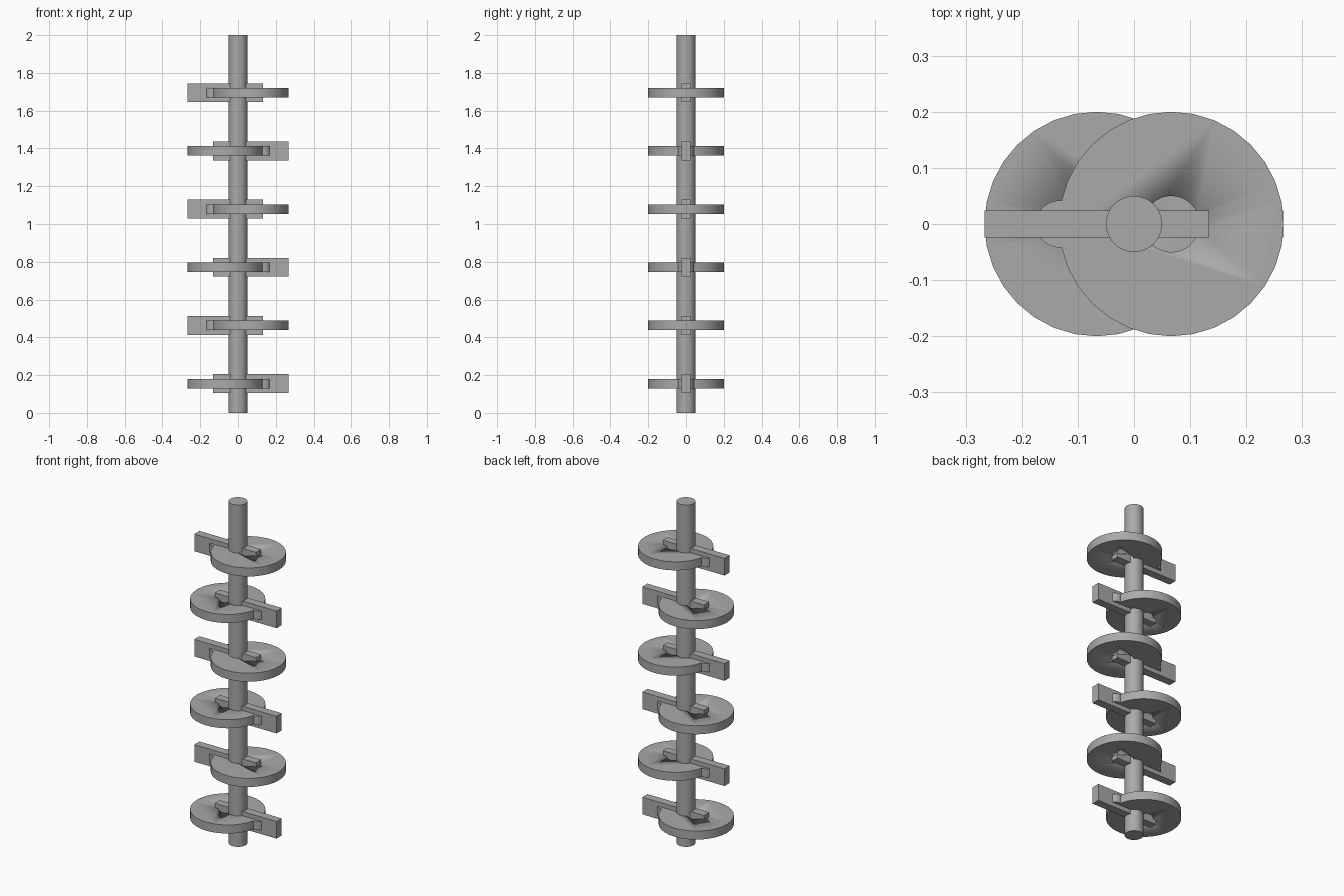
import bpy
import math

if "Cube" in bpy.data.objects:
    bpy.data.objects.remove(bpy.data.objects["Cube"])

STEEL = bpy.data.materials.new("steel grey")
STEEL.use_nodes = True
COLOUR = (0.4, 0.4, 0.4, 1)
STEEL.diffuse_color = COLOUR
STEEL.node_tree.nodes["Principled BSDF"].inputs["Base Color"].default_value = COLOUR

OFFSET = 0.0665  # eccentricity of each disc
THICK = 0.05


def finish(name):
    obj = bpy.context.object
    obj.name = name
    obj.data.materials.append(STEEL)
    return obj


def cylinder(name, x, z, radius, depth):
    bpy.ops.mesh.primitive_cylinder_add(
        vertices=32, radius=radius, depth=depth, location=(x, 0, z))
    bpy.ops.object.shade_smooth_by_angle(angle=math.radians(30))
    return finish(name)


def boolean(target, tool, operation):
    mod = target.modifiers.new(operation.lower(), "BOOLEAN")
    mod.object = tool
    mod.operation = operation
    mod.solver = "EXACT"
    bpy.context.view_layer.objects.active = target
    bpy.ops.object.modifier_apply(modifier=mod.name)
    bpy.data.objects.remove(tool)


# Central shaft
cylinder("shaft", 0, 1, 0.05, 2)

# Eccentric discs alternate sides, each with a lobe, a bore and a cross bar
for i in range(6):
    z = 0.155 + 0.308 * i
    side = 1 if i % 2 else -1
    disc = cylinder(f"disc_{i + 1}", side * OFFSET, z, 0.2, THICK)
    lobe = cylinder("lobe", -side * 2 * OFFSET, z, 0.042, THICK)
    boolean(disc, lobe, "UNION")
    bore = cylinder("bore", side * OFFSET, z, 0.05, 0.2)
    boolean(disc, bore, "DIFFERENCE")

    bpy.ops.mesh.primitive_cube_add(size=1, location=(-side * OFFSET, 0, z))
    bar = finish(f"cross_bar_{i + 1}")
    bar.scale = (0.4, 0.048, 0.1)
